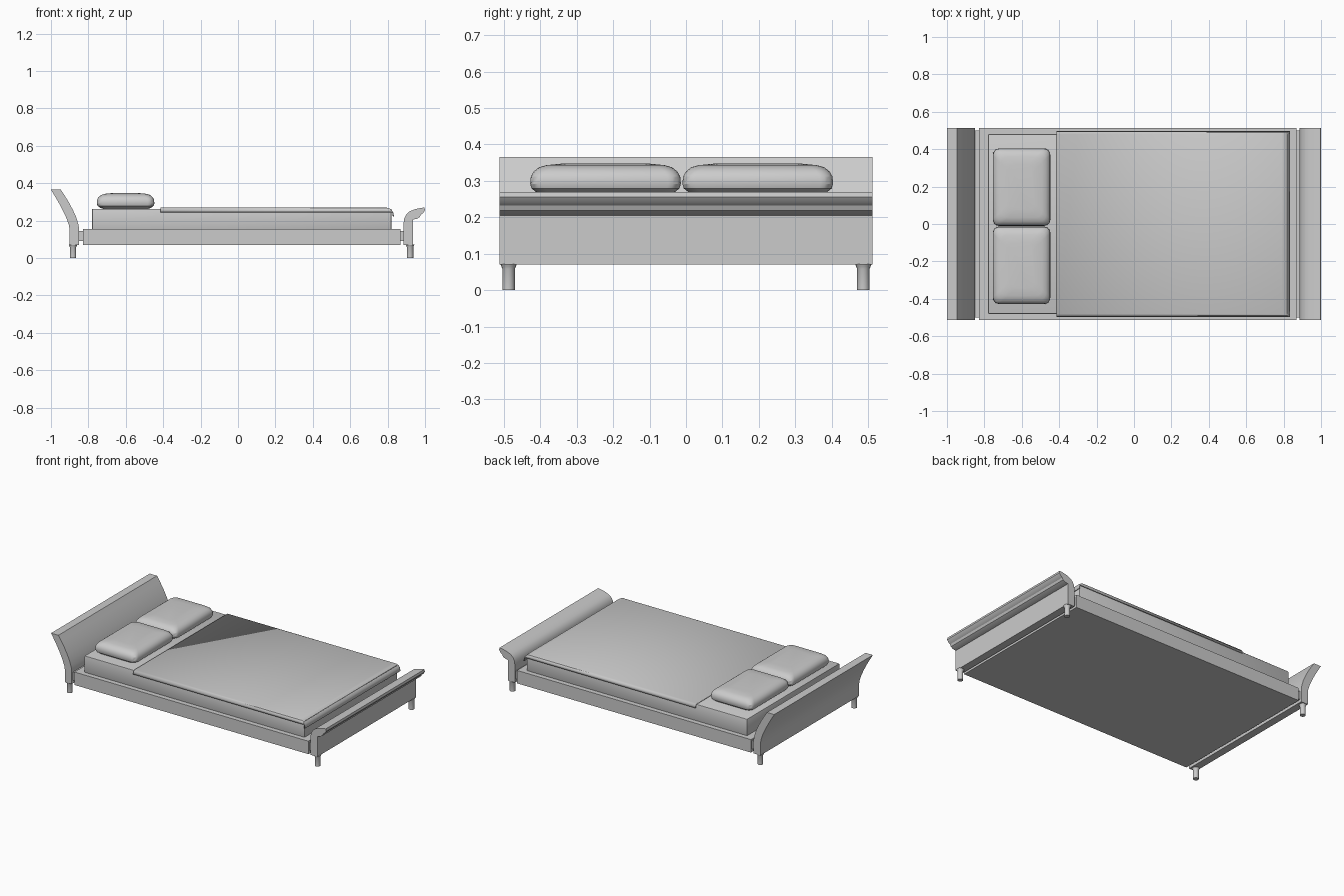
import bpy, bmesh, math

if "Cube" in bpy.data.objects:
    bpy.data.objects.remove(bpy.data.objects["Cube"])


def finish(name, bm, smooth=True):
    bmesh.ops.recalc_face_normals(bm, faces=bm.faces)
    me = bpy.data.meshes.new(name)
    bm.to_mesh(me)
    bm.free()
    ob = bpy.data.objects.new(name, me)
    bpy.context.collection.objects.link(ob)
    if smooth:
        bpy.ops.object.select_all(action='DESELECT')
        ob.select_set(True)
        bpy.context.view_layer.objects.active = ob
        bpy.ops.object.shade_smooth_by_angle(angle=math.radians(30))
    return ob


def loft(bm, rings):
    # bridge closed rings of equal length and cap both ends
    vs = [[bm.verts.new(p) for p in r] for r in rings]
    n = len(vs[0])
    for a, b in zip(vs, vs[1:]):
        for i in range(n):
            j = (i + 1) % n
            bm.faces.new((a[i], a[j], b[j], b[i]))
    bm.faces.new(vs[0])
    bm.faces.new(vs[-1])


def board(name, profile, half=0.512):
    bm = bmesh.new()
    loft(bm, [[(x, y, z) for x, z in profile] for y in (-half, half)])
    return finish(name, bm)


def box(name, x0, x1, half, z0, z1, bevel=0.0):
    bm = bmesh.new()
    loft(bm, [[(x0, -half, z), (x1, -half, z), (x1, half, z), (x0, half, z)]
              for z in (z0, z1)])
    if bevel:
        bmesh.ops.bevel(bm, geom=bm.edges[:], offset=bevel, segments=2,
                        profile=0.5, affect='EDGES')
    return finish(name, bm)


# Flared headboard and scrolled footboard
board("headboard", [
    (-0.90, 0.07), (-0.85, 0.07), (-0.85, 0.16), (-0.855, 0.185),
    (-0.866, 0.22), (-0.882, 0.255), (-0.902, 0.294), (-0.925, 0.331),
    (-0.947, 0.365), (-1.0, 0.365), (-0.982, 0.335), (-0.96, 0.298),
    (-0.937, 0.255), (-0.917, 0.212), (-0.904, 0.175), (-0.90, 0.15)])
board("footboard", [
    (0.885, 0.07), (0.935, 0.07), (0.935, 0.205), (0.955, 0.209),
    (0.972, 0.218), (0.978, 0.232), (0.99, 0.24), (1.0, 0.255),
    (0.997, 0.27), (0.975, 0.267), (0.945, 0.26), (0.918, 0.249),
    (0.90, 0.234), (0.889, 0.212), (0.885, 0.185)])

# Base frame with the joints to both boards
box("bed_frame", -0.83, 0.87, 0.512, 0.07, 0.155)
box("head_joint", -0.855, -0.825, 0.50, 0.09, 0.145)
box("foot_joint", 0.865, 0.89, 0.50, 0.09, 0.145)

# Mattress
box("mattress", -0.78, 0.82, 0.48, 0.15, 0.263, 0.004)

# Blanket: thin sheet draped over the sides and the foot
xs = [(-0.415, 0), (0.79, 0), (0.808, 0.004), (0.822, 0.013),
      (0.83, 0.027), (0.834, 0.048)]
ys = [(0.48, 0), (0.489, 0.004), (0.494, 0.012), (0.496, 0.025)]
ys = [(-y, d) for y, d in reversed(ys)] + ys
bm = bmesh.new()
grid = [[bm.verts.new((x, y, 0.27 - max(dx, dy))) for y, dy in ys]
        for x, dx in xs]
for a, b in zip(grid, grid[1:]):
    for i in range(len(ys) - 1):
        bm.faces.new((a[i], b[i], b[i + 1], a[i + 1]))
blanket = finish("blanket", bm)
mod = blanket.modifiers.new("thickness", 'SOLIDIFY')
mod.thickness = 0.006
mod.offset = -1


# Pillows: stacked rounded rectangles
def rounded_rect(cx, cy, hx, hy, r, z):
    pts = []
    for k, (sx, sy) in enumerate([(1, 1), (-1, 1), (-1, -1), (1, -1)]):
        for s in range(5):
            a = math.pi / 2 * (k + s / 4)
            pts.append((cx + sx * (hx - r) + r * math.cos(a),
                        cy + sy * (hy - r) + r * math.sin(a), z))
    return pts


layers = [(0.262, 0.035), (0.268, 0.018), (0.279, 0.004), (0.292, 0.0),
          (0.312, 0.002), (0.326, 0.010), (0.337, 0.024), (0.343, 0.045),
          (0.347, 0.085)]
for name, cy in (("pillow_back", 0.197), ("pillow_front", -0.221)):
    bm = bmesh.new()
    loft(bm, [rounded_rect(-0.601, cy, 0.154 - i, 0.207 - i, 0.035, z)
              for z, i in layers])
    finish(name, bm)

# Round legs with a small flare at the top
for label, x in (("head_leg", -0.882), ("foot_leg", 0.92)):
    for side, y in (("front", -0.487), ("back", 0.487)):
        bm = bmesh.new()
        loft(bm, [[(x + r * math.cos(t * math.pi / 8),
                    y + r * math.sin(t * math.pi / 8), z) for t in range(16)]
                  for z, r in ((0, 0.017), (0.058, 0.017),
                               (0.065, 0.02), (0.072, 0.023))])
        finish(f"{label}_{side}", bm)
